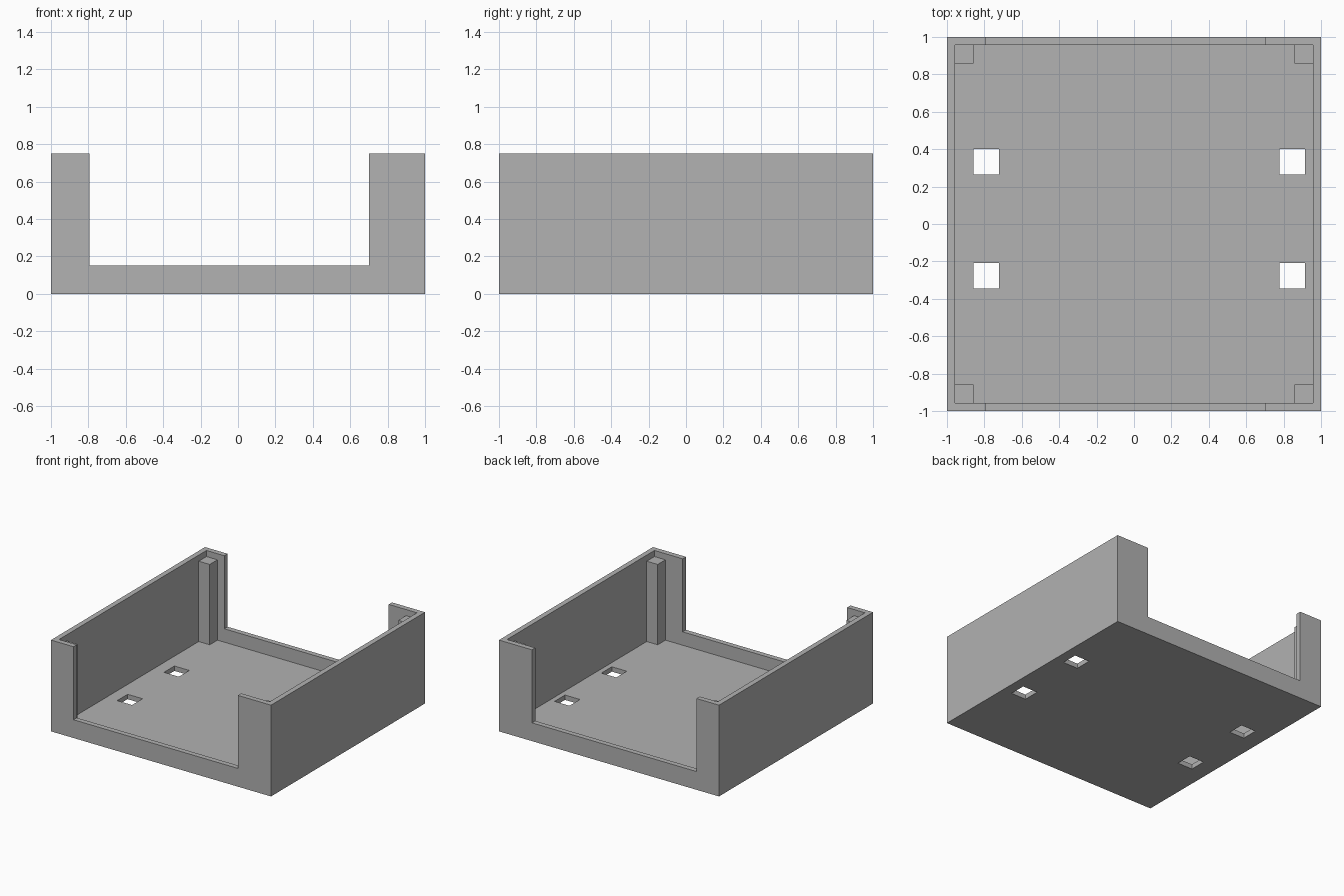
import bpy

if "Cube" in bpy.data.objects:
    bpy.data.objects.remove(bpy.data.objects["Cube"], do_unlink=True)

HEIGHT = 0.75
WALL = 0.043
FLOOR = 0.04
INNER = 1 - WALL
POST = 0.1
POST_TOP = 0.7

grey = bpy.data.materials.new("plain_grey")
grey.use_nodes = True
colour = (0.445, 0.445, 0.445, 1)
grey.diffuse_color = colour
grey.node_tree.nodes["Principled BSDF"].inputs["Base Color"].default_value = colour


def box(name, low, high):
    """Box between two opposite corners."""
    centre = [(a + b) / 2 for a, b in zip(low, high)]
    bpy.ops.mesh.primitive_cube_add(size=1, location=centre)
    obj = bpy.context.object
    obj.name = name
    obj.scale = [b - a for a, b in zip(low, high)]
    bpy.ops.object.transform_apply(location=True, rotation=False, scale=True)
    obj.data.materials.append(grey)
    return obj


def cut(target, low, high):
    """Subtract a box from the target and discard the cutter."""
    cutter = box("cutter", low, high)
    cutter.hide_render = True
    mod = target.modifiers.new("cut", "BOOLEAN")
    mod.operation = "DIFFERENCE"
    mod.solver = "EXACT"
    mod.object = cutter
    bpy.context.view_layer.objects.active = target
    bpy.ops.object.modifier_apply(modifier=mod.name)
    bpy.data.objects.remove(cutter, do_unlink=True)


# Open tray: cavity, then the wide notch through front and back walls
tray = box("tray", (-1, -1, 0), (1, 1, HEIGHT))
cut(tray, (-INNER, -INNER, FLOOR), (INNER, INNER, 1))
cut(tray, (-0.795, -1.2, 0.15), (0.7, 1.2, 1.2))

# Square slots through the floor
for x in (-0.79, 0.847):
    for y in (-0.276, 0.332):
        cut(tray, (x - 0.068, y - 0.068, -0.1), (x + 0.068, y + 0.068, 0.1))

# Corner posts standing on the floor
for side, sx in (("right", -1), ("left", 1)):
    for end, sy in (("front", -1), ("back", 1)):
        xs = sorted((sx * INNER, sx * (INNER - POST)))
        ys = sorted((sy * INNER, sy * (INNER - POST)))
        box(f"corner_post_{end}_{side}", (xs[0], ys[0], FLOOR), (xs[1], ys[1], POST_TOP))
